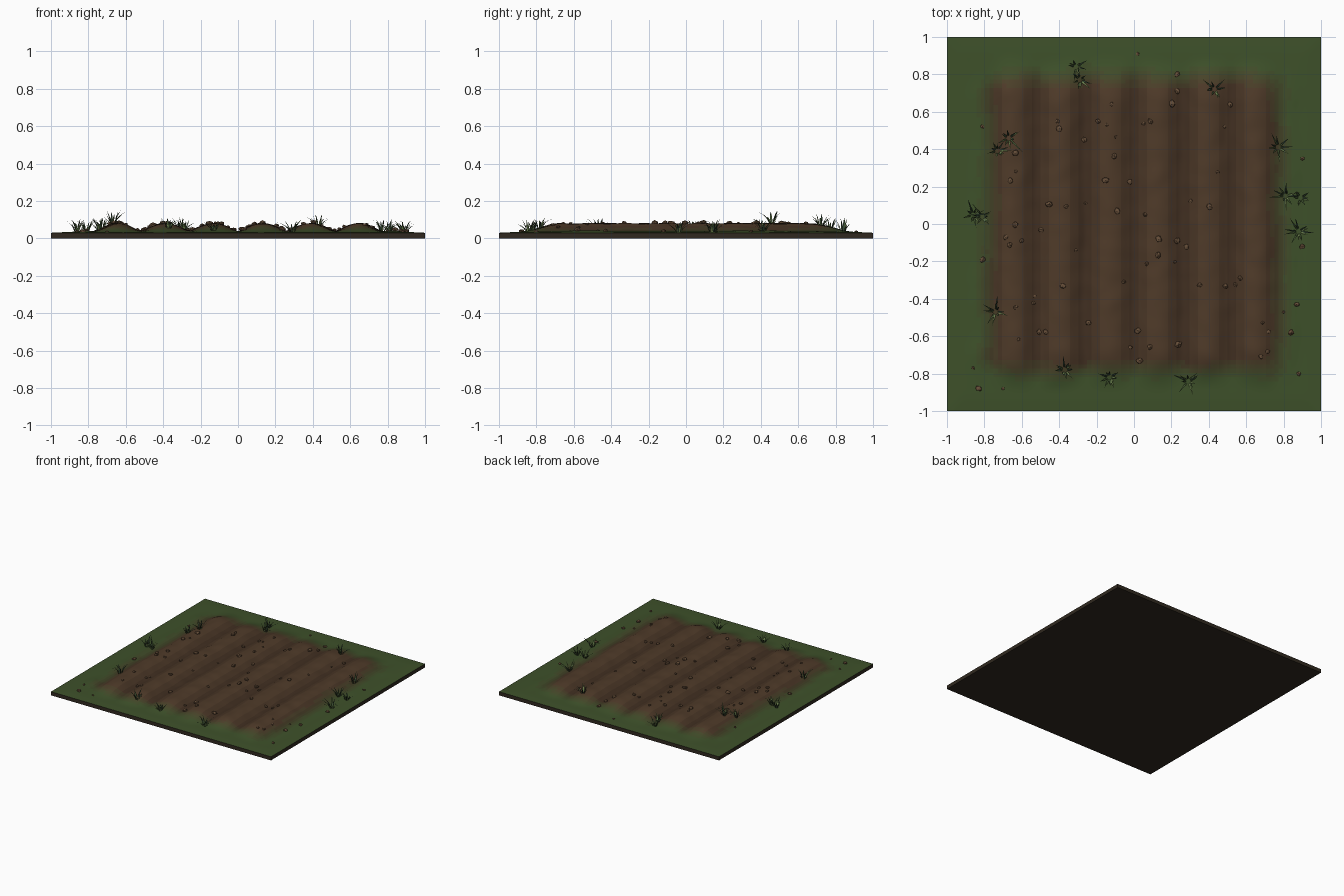
import bpy, bmesh, math, random
from mathutils import Vector, Matrix, noise

if "Cube" in bpy.data.objects:
    bpy.data.objects.remove(bpy.data.objects["Cube"])

random.seed(7)


def material(name, rgb):
    m = bpy.data.materials.new(name)
    m.diffuse_color = (*rgb, 1)
    m.use_nodes = True
    m.node_tree.nodes["Principled BSDF"].inputs["Base Color"].default_value = m.diffuse_color
    return m


def smooth(a, b, t):
    t = max(0, min(1, (t - a) / (b - a)))
    return t * t * (3 - 2 * t)


def mix(a, b, t):
    return tuple(p + (q - p) * t for p, q in zip(a, b))


def finish(bm, name, mats):
    me = bpy.data.meshes.new(name)
    bm.to_mesh(me)
    bm.free()
    for m in mats:
        me.materials.append(m)
    ob = bpy.data.objects.new(name, me)
    bpy.context.collection.objects.link(ob)
    return ob


# How far inside the ploughed patch a point lies (0 outside, 1 inside)
def patch(x, y, outer, inner):
    wob = 0.03 * noise.noise(Vector((x * 6, y * 6, 1.7)))
    return (1 - smooth(inner, outer, abs(x) + wob)) * (1 - smooth(inner, outer, abs(y) + wob))


PITCH = 0.26


def ridge(x):
    return abs(math.sin(math.pi * x / PITCH)) ** 1.2


def height(x, y):
    edge = min(1, (1 - max(abs(x), abs(y))) / 0.08)
    wob = 0.012 * noise.noise(Vector((x * 2, y * 5, 0)))
    lump = 0.005 * noise.noise(Vector((x * 11, y * 11, 3)))
    m = patch(x, y, 0.9, 0.66)
    return 0.03 + 0.004 * edge + m * (0.003 + 0.043 * ridge(x + wob) + lump)


# Ground: closed slab with a ploughed, rippled top
GREEN, FURROW, CREST = (0.048, 0.082, 0.023), (0.052, 0.028, 0.015), (0.078, 0.043, 0.022)
STEPS, SHADES = 6, 3
mats = [material("slab_earth", (0.03, 0.022, 0.014))]
for s in range(SHADES):
    soil = mix(FURROW, CREST, s / (SHADES - 1))
    for k in range(STEPS):
        mats.append(material(f"ground_{s}_{k}", mix(GREEN, soil, k / (STEPS - 1))))

bm = bmesh.new()
bmesh.ops.create_grid(bm, x_segments=88, y_segments=88, size=1)
for f in bm.faces:
    c = f.calc_center_median()
    k = round(patch(c.x, c.y, 0.86, 0.7) * (STEPS - 1))
    s = round(ridge(c.x) * (SHADES - 1))
    f.material_index = 1 + s * STEPS + k
    f.smooth = True
for v in bm.verts:
    v.co.z = height(v.co.x, v.co.y)
rim = [e for e in bm.edges if e.is_boundary]
ext = bmesh.ops.extrude_edge_only(bm, edges=rim)["geom"]
for v in ext:
    if isinstance(v, bmesh.types.BMVert):
        v.co.z = 0
low = [e for e in ext if isinstance(e, bmesh.types.BMEdge) and e.is_boundary]
bmesh.ops.contextual_create(bm, geom=low)
bmesh.ops.recalc_face_normals(bm, faces=bm.faces)
for f in bm.faces:
    if f.normal.z < 0.1:
        f.material_index = 0
        f.smooth = False
for e in bm.edges:
    if len(e.link_faces) == 2 and e.calc_face_angle() > 1:
        e.smooth = False
finish(bm, "ploughed_ground", mats)

# Clods: small flattened lumps on the soil and a few on the grass
spots = [(0.02, 0.91), (-0.81, 0.52), (0.9, 0.35), (-0.81, -0.19), (0.87, -0.43), (0.84, -0.58),
         (-0.83, -0.88), (-0.7, -0.88), (-0.86, -0.77), (0.88, -0.8), (0.9, -0.12), (0.8, -0.47),
         (-0.41, 0.55), (-0.4, 0.51), (-0.12, 0.64), (0.23, 0.8), (-0.09, 0.07), (0.06, 0.05),
         (0.23, -0.09), (-0.38, -0.33), (0.02, -0.57), (-0.02, -0.66), (0.03, -0.73), (0.68, -0.71)]
spots += [(random.uniform(-0.72, 0.75), random.uniform(-0.75, 0.72)) for _ in range(50)]
bm = bmesh.new()
for x, y in spots:
    r = random.uniform(0.008, 0.018)
    mat = (Matrix.Translation((x, y, height(x, y) + r * 0.3))
           @ Matrix.Rotation(random.uniform(0, 6.28), 4, 'Z')
           @ Matrix.Diagonal((r * 1.2, r, r * 0.7, 1)))
    new = bmesh.ops.create_icosphere(bm, subdivisions=1, radius=1, matrix=mat)["verts"]
    for v in new:
        v.co += Vector([random.uniform(-0.15, 0.15) * r for _ in range(3)])
finish(bm, "soil_clods", [material("clod", (0.13, 0.075, 0.04))])

# Grass tufts: (x, y, size), each a fan of tapered bending blades
tufts = [(-0.31, 0.84, 1), (-0.29, 0.77, 1), (0.43, 0.72, .9), (0.77, 0.41, 1), (0.81, 0.15, 1),
         (0.89, 0.14, .9), (0.88, -0.04, 1), (-0.86, 0.05, 1), (-0.81, 0.04, 1), (-0.73, 0.39, .8),
         (-0.67, 0.46, 1.05), (-0.74, -0.47, 1), (-0.37, -0.78, .9), (-0.13, -0.82, .8),
         (0.29, -0.84, 1)]


def blade(bm, base, ang, length, lean, width, mat):
    out = Vector((math.cos(ang), math.sin(ang), 0))
    side = Vector((-out.y, out.x, 0))
    prev = None
    for t, w in ((0, 0.8), (0.4, 1), (0.75, 0.6), (1, 0)):
        c = base + out * length * lean * (0.4 * t + 0.6 * t * t)
        c.z += length * (t - 0.25 * lean * t * t)
        row = [bm.verts.new(c + side * width * w * s) for s in ((-1, 1) if w else (0,))]
        if prev:
            f = bm.faces.new(prev + row[::-1])
            f.material_index = mat
        prev = row


bm = bmesh.new()
for x, y, size in tufts:
    for i in range(11):
        a = i * 2.4 + random.uniform(-0.4, 0.4)
        bx, by = x + 0.012 * math.cos(a), y + 0.012 * math.sin(a)
        blade(bm, Vector((bx, by, height(bx, by) - 0.004)), a, size * random.uniform(0.05, 0.085),
              random.uniform(0.25, 1.1), 0.0045, i % 3)
finish(bm, "grass_tufts", [material("grass_dark", (0.03, 0.055, 0.03)),
                           material("grass_mid", (0.06, 0.1, 0.035)),
                           material("grass_light", (0.16, 0.23, 0.08))])
